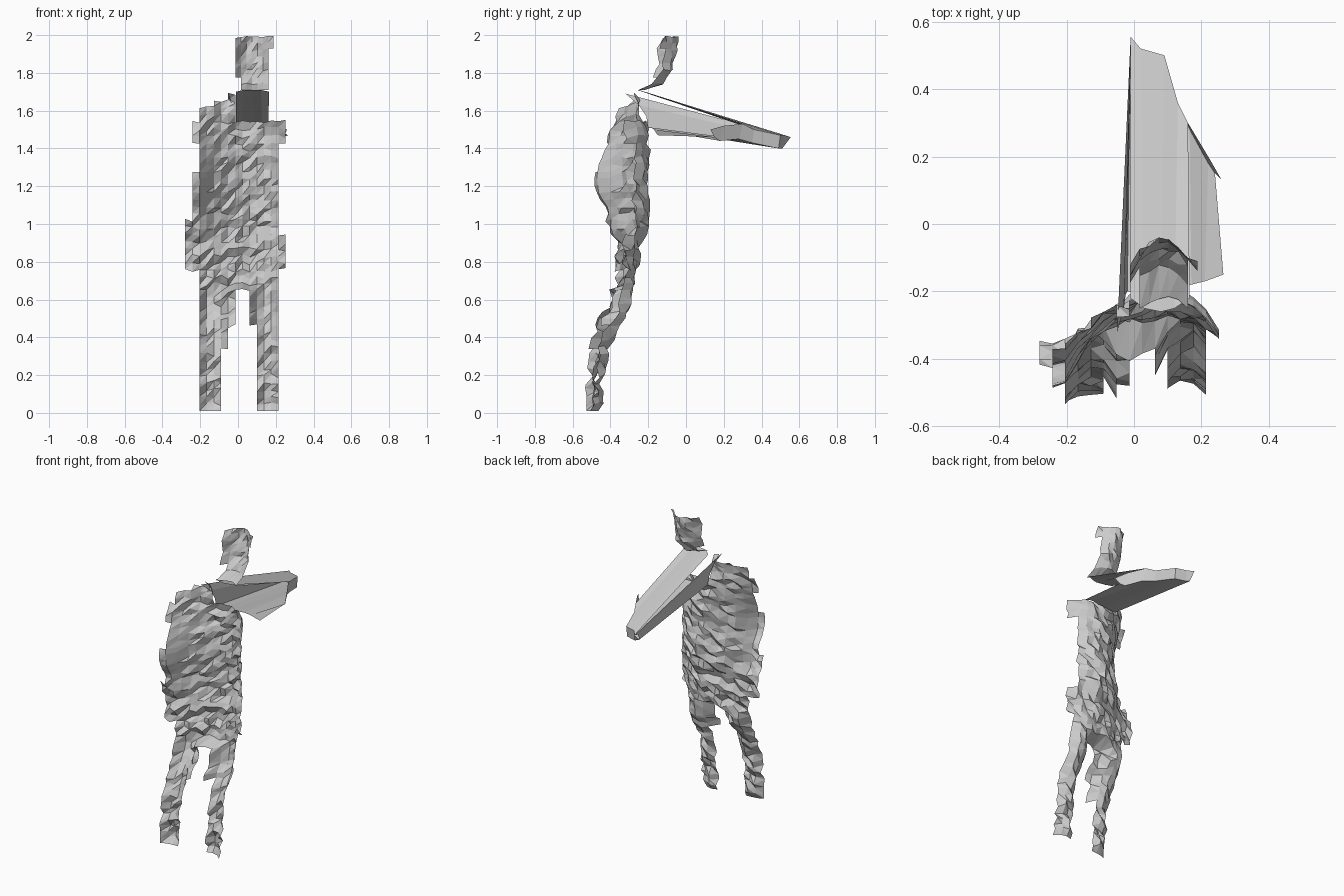
import bpy, bmesh, random

if "Cube" in bpy.data.objects:
    bpy.data.objects.remove(bpy.data.objects["Cube"])
random.seed(4)


def finish(name, bm):
    bmesh.ops.delete(bm, geom=[v for v in bm.verts if not v.link_faces], context='VERTS')
    me = bpy.data.meshes.new(name)
    bm.to_mesh(me)
    bm.free()
    ob = bpy.data.objects.new(name, me)
    bpy.context.collection.objects.link(ob)
    return ob


def lerp_table(table, z):
    """Interpolate rows (z, a, b, ...) at height z."""
    if z <= table[0][0]:
        return table[0][1:]
    for p, q in zip(table, table[1:]):
        if z <= q[0]:
            t = (z - p[0]) / (q[0] - p[0])
            return [a + (b - a) * t for a, b in zip(p[1:], q[1:])]
    return table[-1][1:]


def relief(name, xs, zs, depth, inside, noise):
    """Open scanned sheet: grid in x and z, displaced in y."""
    bm = bmesh.new()
    grid = []
    for k, z in enumerate(zs):
        row = []
        for x in xs:
            # the sleeve wall on the left of the torso is nearly smooth
            n = noise * (.25 if x < -.15 and 1.04 < z < 1.48 else 1)
            jz = 0 if k == 0 else random.uniform(-n, n) * .6
            row.append(bm.verts.new((x, depth(x, z) + random.uniform(-n, n), z + jz)))
        grid.append(row)
    for k in range(len(zs) - 1):
        for i in range(len(xs) - 1):
            if inside((xs[i] + xs[i + 1]) / 2, (zs[k] + zs[k + 1]) / 2):
                a, b = grid[k], grid[k + 1]
                bm.faces.new((a[i], b[i], b[i + 1]))
                bm.faces.new((a[i], b[i + 1], a[i + 1]))
    return finish(name, bm)


def loft(name, near, far):
    """Strip of faces between two point rows."""
    bm = bmesh.new()
    a = [bm.verts.new(p) for p in near]
    b = [bm.verts.new(p) for p in far]
    for i in range(len(a) - 1):
        bm.faces.new((a[i], b[i], b[i + 1], a[i + 1]))
    return finish(name, bm)


# Depth of body: z, rear y (centre), front y (edges)
BODY = [(0, -.465, -.535), (.2, -.45, -.52), (.35, -.42, -.51), (.45, -.365, -.475),
        (.6, -.28, -.40), (.75, -.265, -.37), (.9, -.25, -.36), (.95, -.22, -.385),
        (1.0, -.205, -.405), (1.08, -.205, -.42), (1.16, -.205, -.475),
        (1.26, -.205, -.49), (1.36, -.205, -.45), (1.42, -.205, -.425),
        (1.5, -.20, -.40), (1.6, -.22, -.36), (1.68, -.25, -.31)]

# Outline of body: upper z limit, spans in x
SPANS = [(.34, [(-.21, -.10), (.10, .22)]), (.46, [(-.20, -.06), (.10, .22)]),
         (.66, [(-.20, -.02), (.06, .21)]), (.75, [(-.20, .21)]),
         (.95, [(-.27, .25)]), (1.03, [(-.28, .22)]), (1.27, [(-.245, .22)]),
         (1.44, [(-.21, .22)]), (1.53, [(-.24, .25)]), (1.63, [(-.2, -.01)]),
         (1.66, [(-.12, -.01)]), (1.7, [(-.05, -.01)])]


def body_depth(x, z):
    rear, front = lerp_table(BODY, z)
    if z < .66:
        c = -.13 if x < .03 else .15
        t = min(1, abs(x - c) / .085) ** 2
        rear += -.025 if c < 0 else .01
    else:
        t = min(1, (abs(x - .09) / .30) ** 2 if x < .09 else (abs(x - .09) / .18) ** 2 * .8)
    if x > 0:
        front = max(front, -.375) if z > .66 else front + .015
    return rear + (front - rear) * t


def body_inside(x, z):
    for top, spans in SPANS:
        if z < top:
            return any(a < x < b for a, b in spans)
    return False


COLS = [-.28 + .038 * i for i in range(15)]
relief("body_sheet", COLS, [.01 + .0373 * k for k in range(46)],
       body_depth, body_inside, .02)

# Head sheet: z, rear y, front y, left x, right x
HEAD = [(1.71, -.22, -.27, -.01, .165), (1.75, -.11, -.18, .03, .165),
        (1.8, -.075, -.15, -.01, .16), (1.86, -.06, -.14, -.01, .16),
        (1.93, -.05, -.14, -.01, .18), (2.0, -.05, -.11, -.01, .19)]


def head_depth(x, z):
    rear, front = lerp_table(HEAD, z)[:2]
    return rear + (front - rear) * min(1.1, (abs(x - .085) / .09) ** 2)


def head_inside(x, z):
    left, right = lerp_table(HEAD, z)[2:]
    return left < x < right


relief("head_sheet", [-.012 + .0287 * i for i in range(8)],
       [1.71 + .0352 * k for k in range(9)], head_depth, head_inside, .014)

# Forward-pointing arm, stretched from neck and shoulders to the hand
hand_top = [(-.01, .555, 1.46), (.02, .52, 1.47), (.09, .5, 1.47), (.13, .36, 1.50),
            (.16, .3, 1.53), (.22, .2, 1.52), (.26, .13, 1.50)]
hand_low = [(-.01, .51, 1.41), (.02, .51, 1.40), (.09, .49, 1.40), (.13, .35, 1.43),
            (.165, .28, 1.45), (.22, .18, 1.44), (.24, .15, 1.46)]
loft("hand_edge", hand_top, hand_low)
loft("neck_panel", [(-.01, -.22, 1.70), (.03, -.25, 1.71), (.08, -.26, 1.71),
                    (.12, -.25, 1.71), (.165, -.22, 1.70)], hand_top[:5])
loft("arm_underside", [(-.02, -.2, 1.51), (.03, -.2, 1.51), (.08, -.19, 1.51),
                       (.12, -.19, 1.51), (.17, -.18, 1.51), (.21, -.17, 1.50),
                       (.265, -.15, 1.47)], hand_low)
loft("arm_side", [(-.05, -.32, 1.69), (-.03, -.25, 1.63), (-.025, -.21, 1.57),
                  (-.02, -.2, 1.51)],
     [(-.01, .555, 1.46), (-.01, .52, 1.45), (-.01, .51, 1.43), (-.01, .51, 1.41)])
